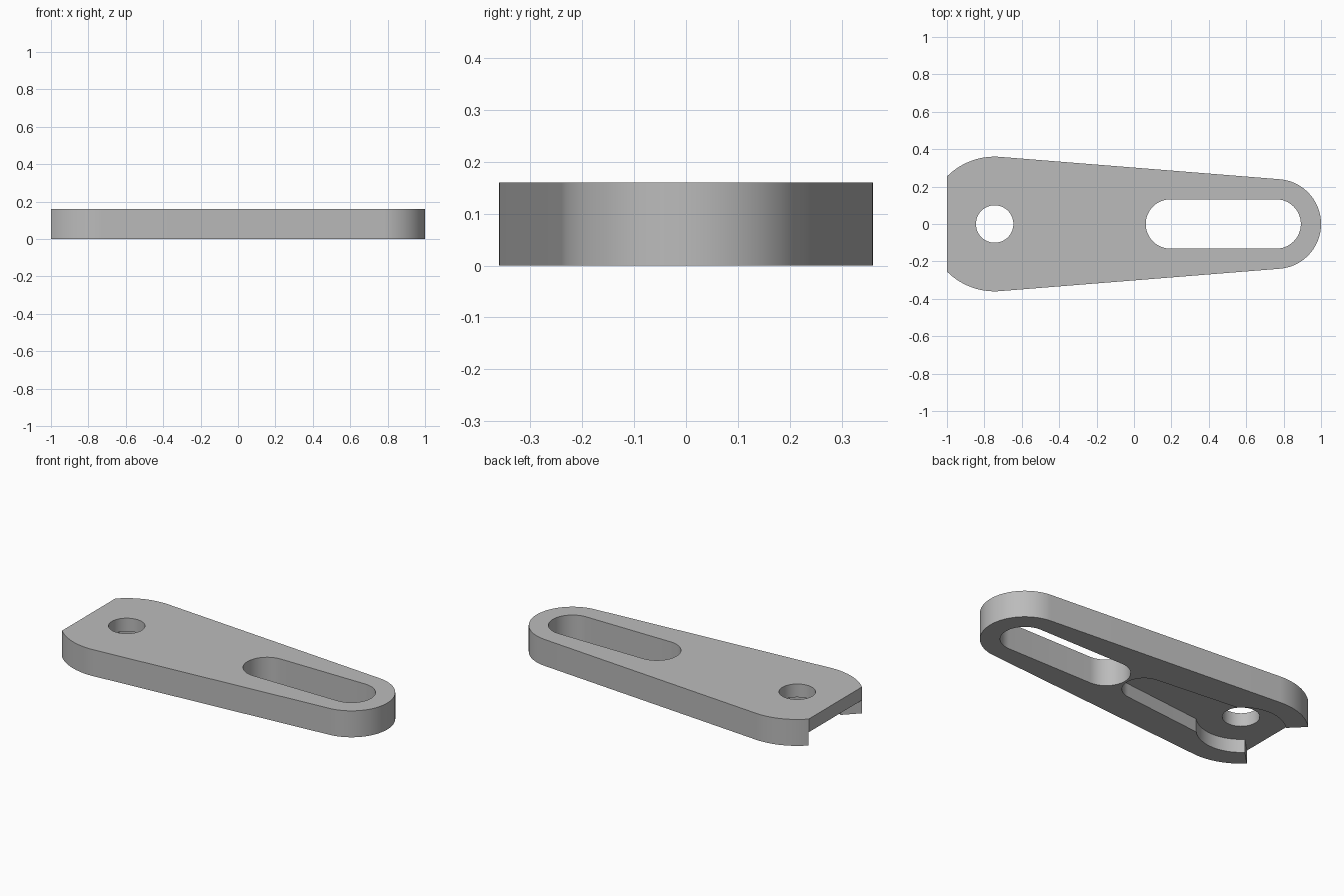
import bpy
import bmesh
from math import cos, sin, radians

if "Cube" in bpy.data.objects:
    bpy.data.objects.remove(bpy.data.objects["Cube"], do_unlink=True)

HEIGHT = 0.16
PIVOT_X, TIP_X = -0.745, 0.76

grey = bpy.data.materials.new("plain grey")
grey.use_nodes = True
colour = (0.5, 0.5, 0.5, 1)
grey.diffuse_color = colour
grey.node_tree.nodes["Principled BSDF"].inputs["Base Color"].default_value = colour


def arc(cx, radius, start, end, steps=32):
    """Points on an arc centred on the long axis, angles in degrees."""
    angles = [radians(start + (end - start) * i / steps) for i in range(steps + 1)]
    return [(cx + radius * cos(a), radius * sin(a)) for a in angles]


def prism(name, outline, bottom, top):
    """Extrude a closed outline between two heights."""
    bm = bmesh.new()
    face = bm.faces.new([bm.verts.new((x, y, bottom)) for x, y in outline])
    ext = bmesh.ops.extrude_face_region(bm, geom=[face])
    verts = [v for v in ext["geom"] if isinstance(v, bmesh.types.BMVert)]
    bmesh.ops.translate(bm, verts=verts, vec=(0, 0, top - bottom))
    bmesh.ops.recalc_face_normals(bm, faces=bm.faces)
    mesh = bpy.data.meshes.new(name)
    bm.to_mesh(mesh)
    bm.free()
    mesh.materials.append(grey)
    obj = bpy.data.objects.new(name, mesh)
    bpy.context.collection.objects.link(obj)
    return obj


# Tapered plate with a wide truncated end and a round tip
plate = prism("slotted_plate",
              arc(TIP_X, 0.24, -85.4, 85.4, 64)
              + arc(PIVOT_X, 0.36, 85.4, 135.1)
              + arc(PIVOT_X, 0.36, 224.9, 274.6), 0, HEIGHT)

# Pivot hole and long slot, both right through
hole = prism("hole_cutter", arc(PIVOT_X, 0.1, 0, 354.375, 63), -0.1, 0.3)
slot = prism("slot_cutter",
             arc(TIP_X, 0.132, -90, 90) + arc(0.195, 0.132, 90, 270), -0.1, 0.3)

# Underside pocket: round seat, tapered channel and flared open end
pocket = prism("pocket_cutter",
               arc(-0.07, 0.118, -83.6, 83.6)
               + arc(PIVOT_X, 0.24, 45, 135)
               + [(-1.1, 0.355), (-1.1, -0.355)]
               + arc(PIVOT_X, 0.24, 225, 315), -0.1, HEIGHT / 2)

# Cut the openings and apply them
bpy.context.view_layer.objects.active = plate
for cutter in (hole, slot, pocket):
    mod = plate.modifiers.new(cutter.name, "BOOLEAN")
    mod.operation = "DIFFERENCE"
    mod.solver = "EXACT"
    mod.object = cutter
    bpy.ops.object.modifier_apply(modifier=mod.name)
    bpy.data.objects.remove(cutter, do_unlink=True)

# Smooth the curved walls, keep the rims sharp
bpy.ops.object.select_all(action="DESELECT")
plate.select_set(True)
bpy.ops.object.shade_smooth_by_angle(angle=radians(30))
